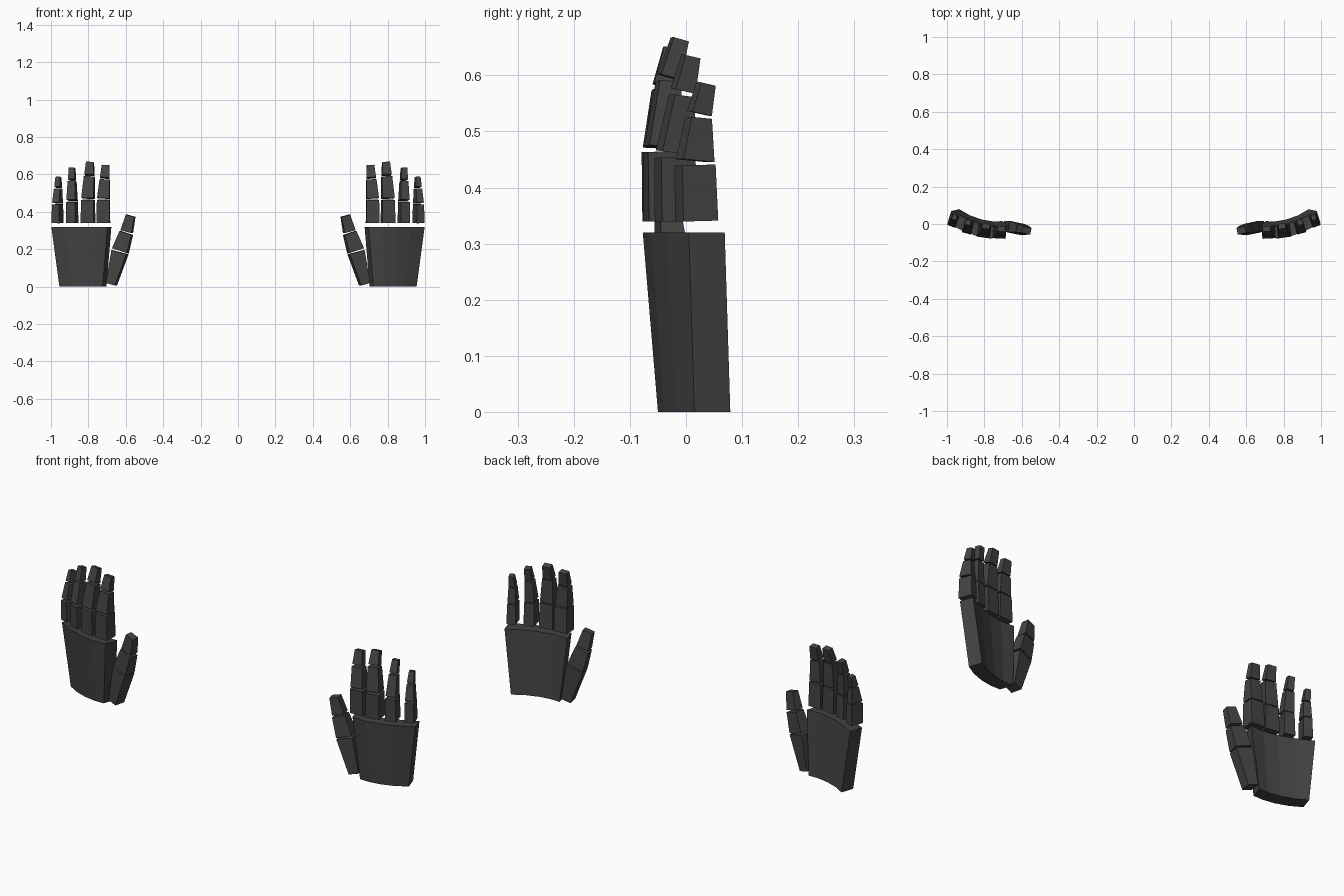
import bpy, bmesh, math
from mathutils import Vector

if "Cube" in bpy.data.objects:
    bpy.data.objects.remove(bpy.data.objects["Cube"])

mat = bpy.data.materials.new("charcoal grey")
mat.diffuse_color = (0.056, 0.056, 0.056, 1)
mat.use_nodes = True
mat.node_tree.nodes["Principled BSDF"].inputs["Base Color"].default_value = mat.diffuse_color


def loft(name, bottom, top, side):
    """Flat-faced solid between two matching rings, mirrored by side = +1 / -1."""
    bm = bmesh.new()
    rings = [[bm.verts.new((p[0] * side, p[1], p[2])) for p in ring] for ring in (bottom, top)]
    n = len(bottom)
    for i in range(n):
        j = (i + 1) % n
        bm.faces.new((rings[0][i], rings[0][j], rings[1][j], rings[1][i]))
    # caps as strips, pairing front points with back points
    for ring in rings:
        for i in range(n // 2 - 1):
            bm.faces.new((ring[i], ring[i + 1], ring[n - 2 - i], ring[n - 1 - i]))
    bmesh.ops.recalc_face_normals(bm, faces=bm.faces)
    mesh = bpy.data.meshes.new(name)
    bm.to_mesh(mesh)
    bm.free()
    mesh.materials.append(mat)
    bpy.context.collection.objects.link(bpy.data.objects.new(name, mesh))


def segment(name, yaw, p0, p1, size0, size1, side):
    """Tapered box from p0 to p1 with (width, depth) at each end."""
    axis = (p1 - p0).normalized()
    across = Vector((math.cos(yaw), math.sin(yaw), 0))
    across = (across - axis * across.dot(axis)).normalized()
    deep = axis.cross(across)

    def ring(p, size):
        return [p + across * u * size[0] / 2 + deep * v * size[1] / 2
                for u, v in ((-1, -1), (1, -1), (1, 1), (-1, 1))]
    loft(name, ring(p0, size0), ring(p1, size1), side)


def digit(name, yaw, joints, width, width_taper, depth_taper, side):
    """Three segments along four joints, with a small gap at each knuckle."""
    joints = [Vector(j) for j in joints]
    for i, part in enumerate(("base", "middle", "tip")):
        p0, p1 = joints[i], joints[i + 1]
        gap = (p1 - p0).normalized() * 0.004
        sizes = [(width * width_taper[k], depth_taper[k]) for k in (2 * i, 2 * i + 1)]
        segment(f"{name}_{part}", math.radians(yaw), p0 + gap * (i > 0),
                p1 - gap * (i < 2), *sizes, side)


def palm_ring(front, z):
    """Curved front edge, thickened backwards to a closed outline."""
    back = [(x - .021, y + .064, z) for x, y in reversed(front)]
    return [(x, y, z) for x, y in front] + back


PALM_LOW = [(.724, -.049), (.775, -.05), (.835, -.04), (.898, -.018), (.955, .015)]
PALM_TOP = [(.698, -.073), (.77, -.077), (.845, -.063), (.921, -.034), (.998, .005)]

# name: yaw, width, base x, tip x, base y, second knuckle y, tip y, then heights
FINGERS = {
    "index_finger": (3, .071, .72, .708, -.043, -.041, -.026, .468, .577, .648),
    "middle_finger": (8, .071, .802, .791, -.038, -.031, -.011, .468, .593, .664),
    "ring_finger": (15, .052, .887, .887, -.017, -.006, .009, .458, .568, .634),
    "little_finger": (20, .044, .965, .960, .019, .023, .036, .444, .528, .585),
}
FINGER_WIDTHS = (1, .94, .92, .77, .71, .57)
FINGER_DEPTHS = (.066, .063, .059, .038, .037, .028)
THUMB_JOINTS = [(.677, -.016, .012), (.630, -.022, .188), (.596, -.027, .291), (.574, -.035, .379)]
THUMB_WIDTHS = (.6, 1, 1, .8, .74, .57)
THUMB_DEPTHS = (.056, .062, .06, .048, .046, .034)

for side, label in ((1, "right"), (-1, "left")):
    loft(f"{label}_palm", palm_ring(PALM_LOW, 0), palm_ring(PALM_TOP, .32), side)
    for name, (yaw, w, x0, x3, y0, y2, y3, z1, z2, z3) in FINGERS.items():
        joints = [(x0, y0, .34), (x0, y0 - .003, z1), ((x0 + 2 * x3) / 3, y2, z2), (x3, y3, z3)]
        digit(f"{label}_{name}", yaw, joints, w, FINGER_WIDTHS, FINGER_DEPTHS, side)
    digit(f"{label}_thumb", 12, THUMB_JOINTS, .084, THUMB_WIDTHS, THUMB_DEPTHS, side)
